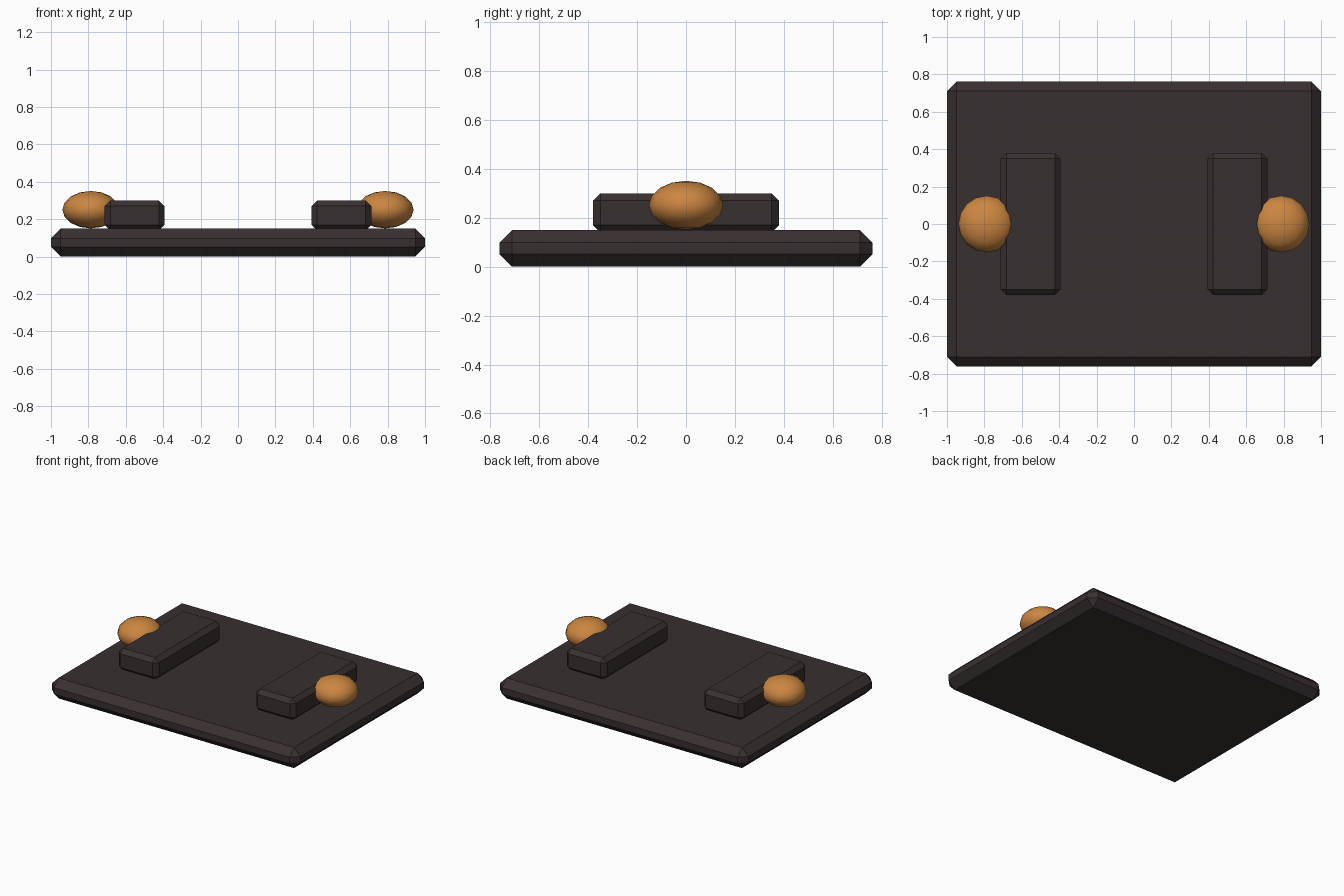
import bpy, math

if "Cube" in bpy.data.objects:
    bpy.data.objects.remove(bpy.data.objects["Cube"])


def material(name, rgb):
    m = bpy.data.materials.new(name)
    m.diffuse_color = (*rgb, 1.0)
    m.use_nodes = True
    m.node_tree.nodes["Principled BSDF"].inputs["Base Color"].default_value = m.diffuse_color
    return m


dark = material("dark_brown", (0.040, 0.029, 0.030))
orange = material("amber_orange", (0.60, 0.24, 0.052))


def chamfered_box(name, centre, size, bevel, mat):
    bpy.ops.mesh.primitive_cube_add(size=1, location=centre)
    ob = bpy.context.object
    ob.name = name
    ob.scale = size
    bpy.ops.object.transform_apply(location=False, rotation=False, scale=True)
    mod = ob.modifiers.new("chamfer", 'BEVEL')
    mod.width = bevel
    mod.segments = 1
    ob.data.materials.append(mat)
    return ob


# Flat chamfered base plate
chamfered_box("base_plate", (0, 0, 0.075), (2.0, 1.525, 0.15), 0.052, dark)

for side, s in (("left", -1), ("right", 1)):
    # Raised bar, sunk slightly into the plate
    chamfered_box(side + "_bar", (s * 0.553, 0, 0.22),
                  (0.32, 0.76, 0.16), 0.03, dark)

    # Flattened round knob on the outer side of the bar
    bpy.ops.mesh.primitive_uv_sphere_add(segments=16, ring_count=8, radius=1,
                                         location=(s * 0.787, 0, 0.251))
    knob = bpy.context.object
    knob.name = side + "_knob"
    knob.scale = (0.152, 0.152, 0.10)
    bpy.ops.object.transform_apply(location=False, rotation=False, scale=True)
    bpy.ops.object.shade_smooth_by_angle(angle=math.radians(60))
    knob.data.materials.append(orange)
